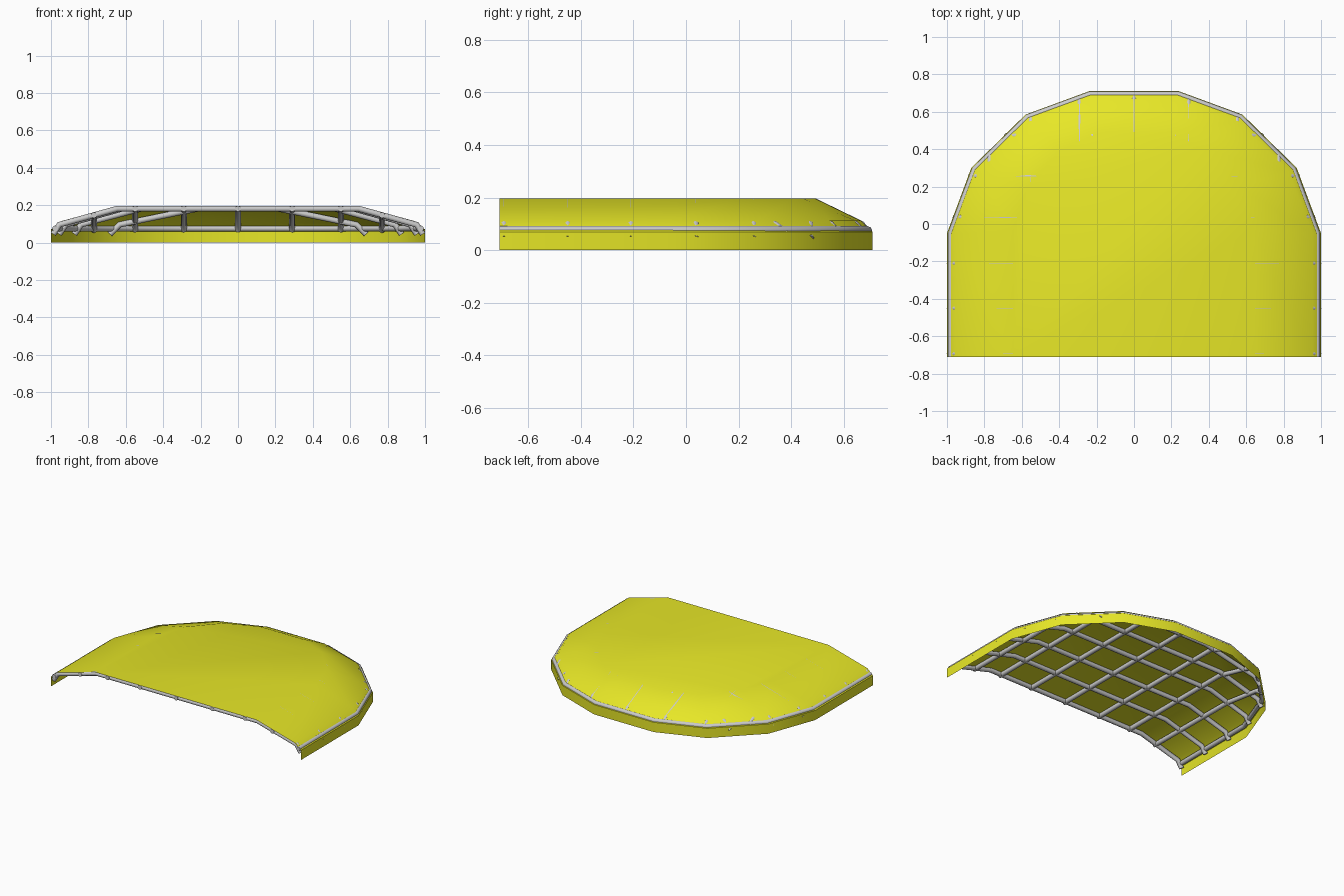
import bpy, bmesh
from mathutils import Vector
from mathutils.bvhtree import BVHTree

if "Cube" in bpy.data.objects:
    bpy.data.objects.remove(bpy.data.objects["Cube"])

FRONT = -0.71
R = 0.016

# Half outlines (x, y) of the canopy rings, from front corner to back
RIM = [(1, FRONT), (1, -0.05), (0.87, 0.30), (0.58, 0.585), (0.24, 0.71)]
SHOULDER = [(0.955, FRONT), (0.955, -0.055), (0.832, 0.275), (0.555, 0.547), (0.228, 0.665)]
CROWN = [(0.645, FRONT), (0.645, -0.03), (0.57, 0.20), (0.39, 0.40), (0.17, 0.49)]


def full(half):
    return half + [(-x, y) for x, y in reversed(half)]


def x_at(half, y):
    """Half width of a ring at depth y (None behind the ring)."""
    for (x0, y0), (x1, y1) in zip(half, half[1:]):
        if y0 <= y <= y1:
            return x0 + (x1 - x0) * (y - y0) / (y1 - y0)
    return None


def y_at(half, x):
    """Back end of a ring at sideways position x (None outside the ring)."""
    x = abs(x)
    if x <= half[-1][0]:
        return half[-1][1]
    for (x0, y0), (x1, y1) in zip(half, half[1:]):
        if x1 <= x <= x0 and x0 != x1:
            return y0 + (y1 - y0) * (x0 - x) / (x0 - x1)
    return None


# Fabric canopy: valance, shoulder, slope and flat crown
yellow = bpy.data.materials.new("yellow_fabric")
yellow.diffuse_color = (0.8, 0.8, 0.02, 1)
yellow.use_nodes = True
yellow.node_tree.nodes["Principled BSDF"].inputs["Base Color"].default_value = yellow.diffuse_color
bm = bmesh.new()
rings = [[bm.verts.new((x, y, z)) for x, y in full(h)]
         for h, z in ((RIM, 0), (RIM, 0.07), (SHOULDER, 0.112), (CROWN, 0.197))]
for a, b in zip(rings, rings[1:]):
    for i in range(len(a) - 1):
        bm.faces.new((a[i], a[i + 1], b[i + 1], b[i]))
bm.faces.new(rings[-1])
bmesh.ops.recalc_face_normals(bm, faces=bm.faces)
if rings[-1][0].link_faces[-1].normal.z < 0:
    bmesh.ops.reverse_faces(bm, faces=bm.faces)
bm.normal_update()
tree = BVHTree.FromBMesh(bm)
mesh = bpy.data.meshes.new("canopy_fabric")
bm.to_mesh(mesh)
bm.free()
mesh.materials.append(yellow)
canopy = bpy.data.objects.new("canopy_fabric", mesh)
bpy.context.collection.objects.link(canopy)
bpy.context.view_layer.objects.active = canopy
canopy.select_set(True)
bpy.ops.object.shade_smooth_by_angle(angle=0.5)


def under(x, y):
    """Point one tube radius below the fabric."""
    hit = tree.ray_cast(Vector((x, y, 1)), Vector((0, 0, -1)))[0]
    return (x, y, (hit.z if hit else 0.07) - R)


def tube(name, points):
    cu = bpy.data.curves.new(name, 'CURVE')
    cu.dimensions = '3D'
    cu.bevel_depth = R
    cu.bevel_resolution = 2
    cu.use_fill_caps = True
    sp = cu.splines.new('POLY')
    sp.points.add(len(points) - 1)
    for p, co in zip(sp.points, points):
        p.co = (*co, 1)
    ob = bpy.data.objects.new(name, cu)
    bpy.context.collection.objects.link(ob)


# Rim tube following the outline
inner = [(x * 0.978, y if y == FRONT else y * 0.975) for x, y in RIM]
tube("rim_tube", [(x, y, 0.075) for x, y in full(inner)])

# Cross arches, bending down at both ends
for i, y in enumerate((-0.693, -0.45, -0.21, 0.035, 0.255, 0.47)):
    e = x_at(RIM, y) - 0.012
    half = [(e, y, 0.045), under(x_at(SHOULDER, y), y)]
    c = x_at(CROWN, y)
    if c:
        half.append(under(c, y))
    tube(f"cross_arch_{i + 1}", half + [(-a, b, z) for a, b, z in reversed(half)])

# Lengthwise rails, dropping to the rim at the back
for i, x in enumerate((-0.77, -0.55, -0.29, 0, 0.29, 0.55, 0.77)):
    stops = [y_at(CROWN, x) if abs(x) < 0.645 else 0.03, y_at(SHOULDER, x)]
    front = under(x, FRONT + 0.005)
    pts = [(x, FRONT, front[2])] + [under(x, y) for y in stops]
    pts.append((x, y_at(RIM, x) - 0.02, 0.065))
    tube(f"long_rail_{i + 1}", pts)
